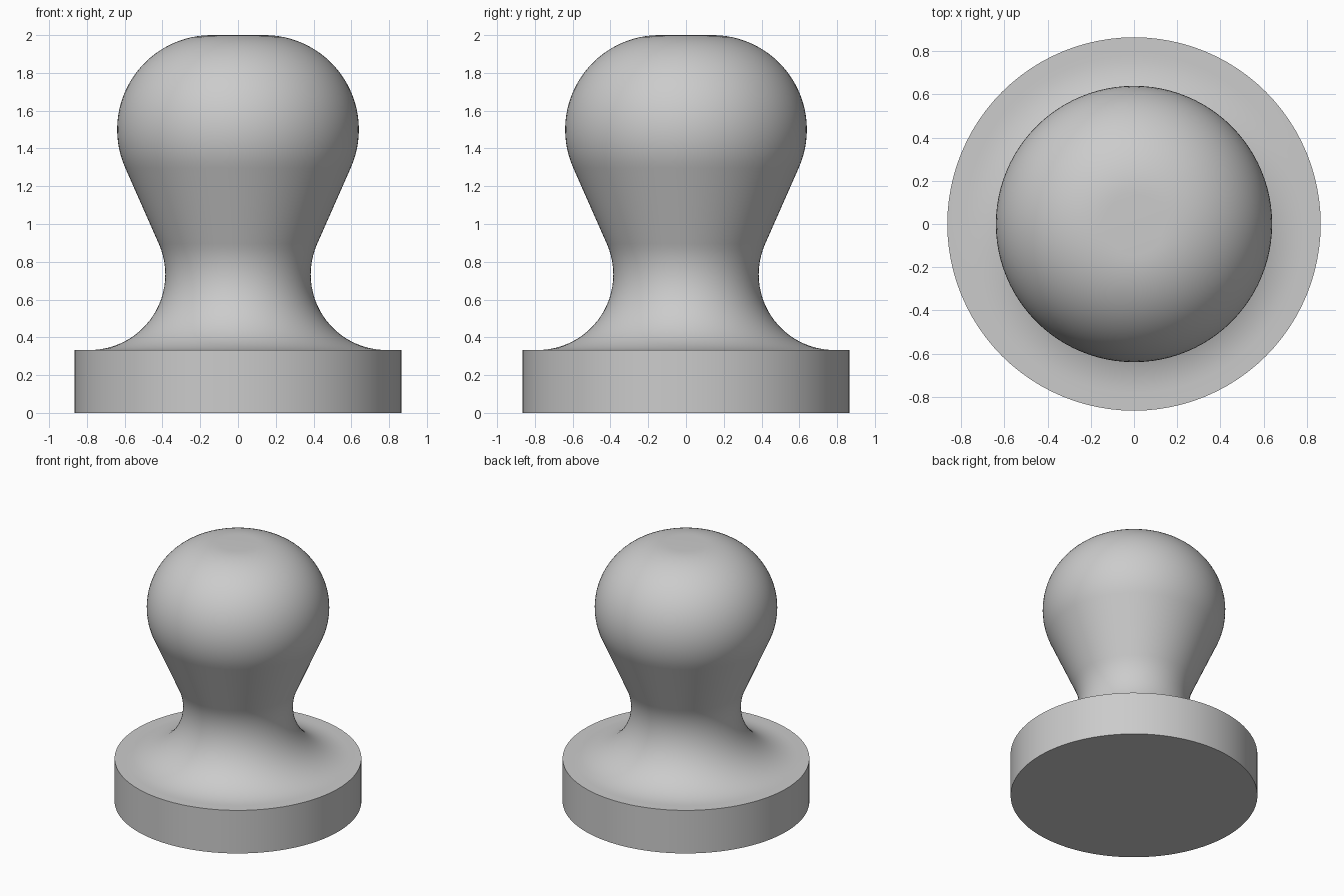
import bpy, bmesh, math

if "Cube" in bpy.data.objects:
    bpy.data.objects.remove(bpy.data.objects["Cube"])

SEGMENTS = 96


def arc(cx, cz, r, start, end, steps):
    """Points (radius, height) along a circular arc, angles in degrees."""
    angles = [math.radians(start + (end - start) * i / steps) for i in range(steps + 1)]
    return [(cx + r * math.cos(a), cz + r * math.sin(a)) for a in angles]


def lathe(name, profile, material):
    """Spin a profile that starts and ends on the z axis."""
    bm = bmesh.new()
    verts = [bm.verts.new((x, 0, z)) for x, z in profile]
    edges = [bm.edges.new(pair) for pair in zip(verts, verts[1:])]
    bmesh.ops.spin(bm, geom=verts + edges, cent=(0, 0, 0), axis=(0, 0, 1),
                   angle=math.tau, steps=SEGMENTS, use_duplicate=False)
    bmesh.ops.remove_doubles(bm, verts=bm.verts, dist=1e-4)
    bmesh.ops.recalc_face_normals(bm, faces=bm.faces)
    mesh = bpy.data.meshes.new(name)
    bm.to_mesh(mesh)
    bm.free()
    mesh.materials.append(material)
    obj = bpy.data.objects.new(name, mesh)
    bpy.context.collection.objects.link(obj)
    bpy.context.view_layer.objects.active = obj
    obj.select_set(True)
    bpy.ops.object.shade_smooth_by_angle(angle=math.radians(30))
    obj.select_set(False)
    return obj


grey = bpy.data.materials.new("plain grey")
grey.diffuse_color = (0.6, 0.6, 0.6, 1)
grey.use_nodes = True
grey.node_tree.nodes["Principled BSDF"].inputs["Base Color"].default_value = grey.diffuse_color

# Disc base, concave neck, straight flare and rounded head with a flat top
profile = [(0, 0), (0.865, 0), (0.865, 0.333)]
profile += arc(0.785, 0.733, 0.4, 270, 156, 24)
profile += arc(0.14, 1.5, 0.5, -24, 90, 28)
profile += [(0, 2)]
lathe("knob_handle", profile, grey)
